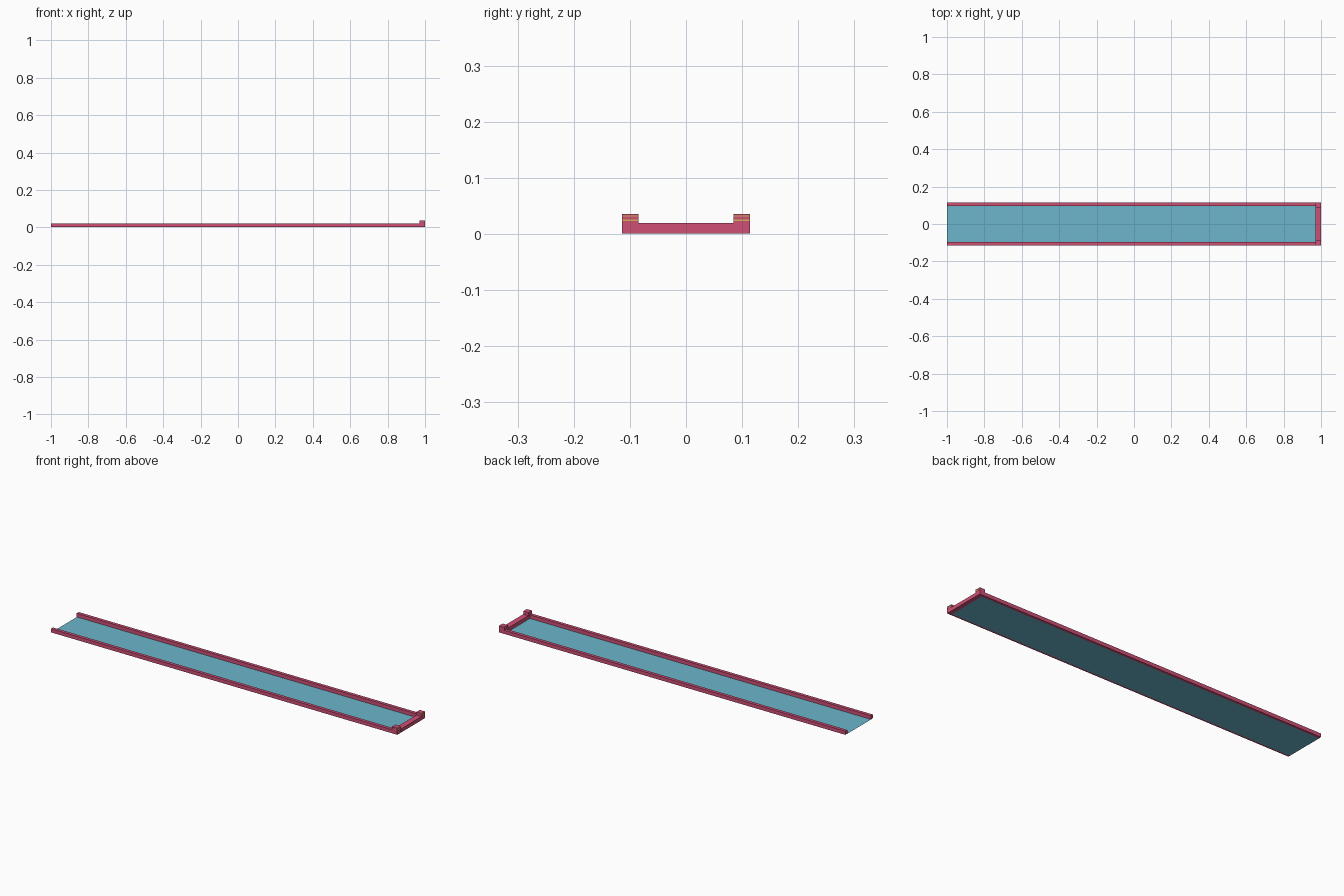
import bpy

if "Cube" in bpy.data.objects:
    bpy.data.objects.remove(bpy.data.objects["Cube"])

def material(name, rgb):
    m = bpy.data.materials.new(name)
    m.diffuse_color = (*rgb, 1.0)
    m.use_nodes = True
    m.node_tree.nodes["Principled BSDF"].inputs["Base Color"].default_value = m.diffuse_color
    return m

PINK = material("pink", (0.62, 0.08, 0.18))
BLUE = material("light blue", (0.15, 0.47, 0.60))
YELLOW = material("yellow", (0.62, 0.45, 0.08))

def box(name, x, y, z, mat):
    """Axis-aligned box from (min, max) ranges."""
    bpy.ops.mesh.primitive_cube_add(size=1, location=[sum(r) / 2 for r in (x, y, z)])
    ob = bpy.context.object
    ob.name = name
    ob.scale = [r[1] - r[0] for r in (x, y, z)]
    bpy.ops.object.transform_apply(location=True, rotation=False, scale=True)
    ob.data.materials.append(mat)
    return ob

W = 0.114      # half width
RAIL_H = 0.02
POST_H = 0.036
END = 0.97     # inner face of the end bar

# flat floor sheet
bpy.ops.mesh.primitive_plane_add(size=1, location=(-0.01, 0, 0))
floor = bpy.context.object
floor.name = "floor_sheet"
floor.scale = (1.98, 0.206, 1)
bpy.ops.object.transform_apply(location=True, rotation=False, scale=True)
floor.data.materials.append(BLUE)

# end bar between the two corner posts
box("end_bar", (END, 1), (-0.085, 0.085), (0.001, RAIL_H), PINK)

for side, s in (("left", 1), ("right", -1)):
    def span(a, b):
        return tuple(sorted((a * s, b * s)))
    # long side rail and raised corner post
    box(side + "_rail", (-1, END), span(0.097, W), (0.001, RAIL_H), PINK)
    box(side + "_post", (END, 0.9995), span(0.085, W), (0.001, POST_H), PINK)
    # thin yellow bands on the outer end of the post
    for i, z in enumerate((0.0235, 0.031)):
        box(f"{side}_band_{i + 1}", (0.999, 1), span(0.085, W), (z, z + 0.0025), YELLOW)
